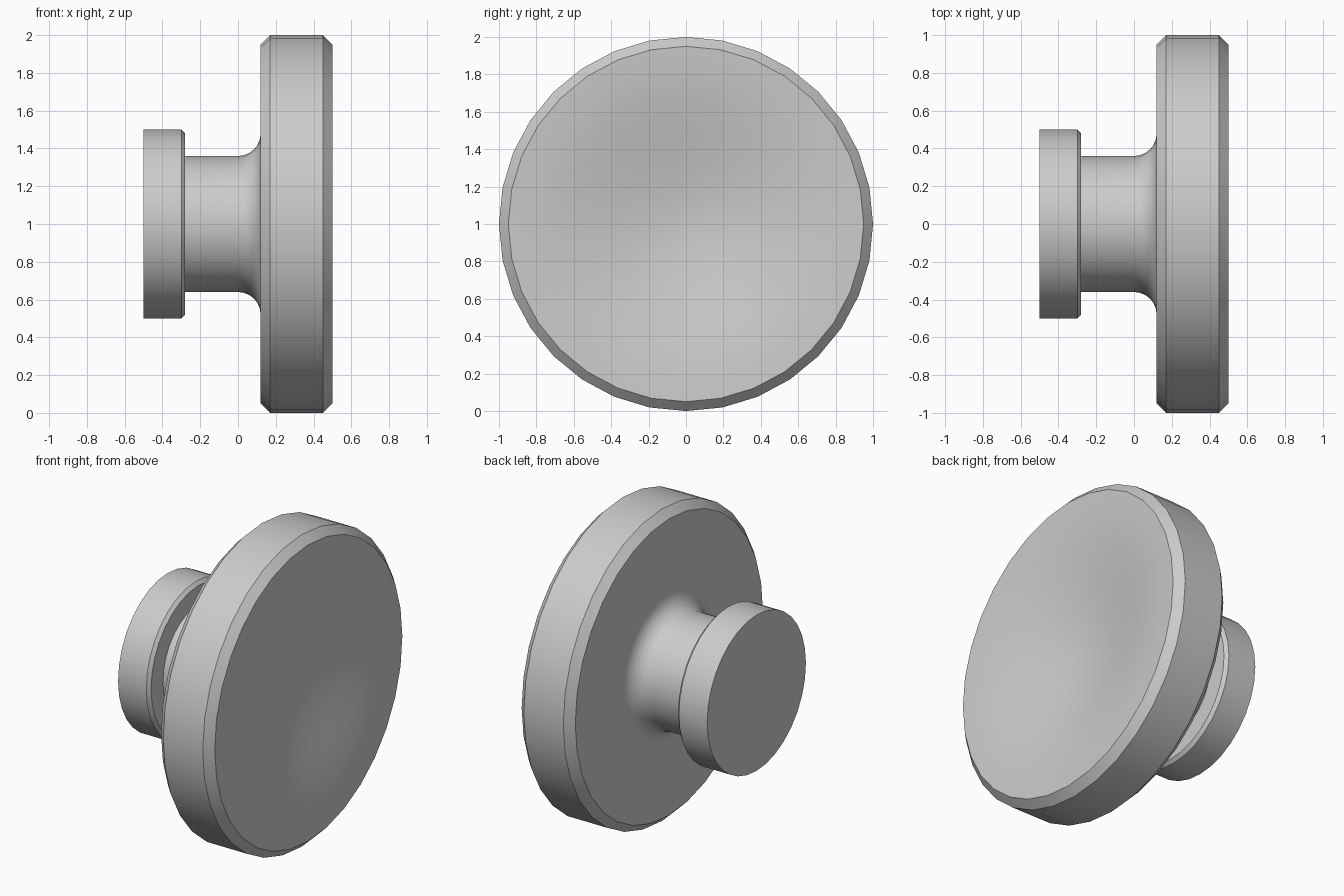
import bpy, bmesh, math

SEGMENTS = 32

old = bpy.data.objects.get("Cube")
if old:
    bpy.data.objects.remove(old)

# Single plain grey finish
grey = bpy.data.materials.new("plain grey")
grey.use_nodes = True
colour = (0.6, 0.6, 0.6, 1)
grey.diffuse_color = colour
grey.node_tree.nodes["Principled BSDF"].inputs["Base Color"].default_value = colour


def lathe(name, profile):
    """Revolve (x, radius) points about the x axis at z = 1."""
    bm = bmesh.new()
    rings = []
    for x, r in profile:
        if r == 0:
            rings.append([bm.verts.new((x, 0, 1))] * SEGMENTS)
            continue
        angles = [math.tau * i / SEGMENTS for i in range(SEGMENTS)]
        rings.append([bm.verts.new((x, r * math.sin(a), 1 + r * math.cos(a)))
                      for a in angles])
    for a, b in zip(rings, rings[1:]):
        for i in range(SEGMENTS):
            j = (i + 1) % SEGMENTS
            bm.faces.new(dict.fromkeys((a[i], a[j], b[j], b[i])))
    bmesh.ops.recalc_face_normals(bm, faces=bm.faces)
    mesh = bpy.data.meshes.new(name)
    bm.to_mesh(mesh)
    bm.free()
    mesh.materials.append(grey)
    obj = bpy.data.objects.new(name, mesh)
    bpy.context.collection.objects.link(obj)
    bpy.ops.object.select_all(action="DESELECT")
    obj.select_set(True)
    bpy.context.view_layer.objects.active = obj
    bpy.ops.object.shade_smooth_by_angle(angle=math.radians(30))
    return obj


# Base cap, chamfered on its inner edge, and neck flaring into the disc
base = [(-0.5, 0), (-0.5, 0.5), (-0.3, 0.5), (-0.28, 0.48), (-0.28, 0.36)]
flare = [(0.12 * math.sin(t), 0.48 - 0.12 * math.cos(t))
         for t in (math.pi / 2 * i / 6 for i in range(7))]

# Wide disc with chamfered rims
rim = [(0.12, 0.95), (0.17, 1), (0.45, 1), (0.5, 0.95)]

# Shallow dished front, easing from the rim to the centre
dish = []
for i in range(1, 9):
    t = i / 8
    dish.append((0.5 - 0.13 * t * t * (3 - 2 * t), 0.95 * (1 - t)))

lathe("knob", base + flare + rim + dish)
